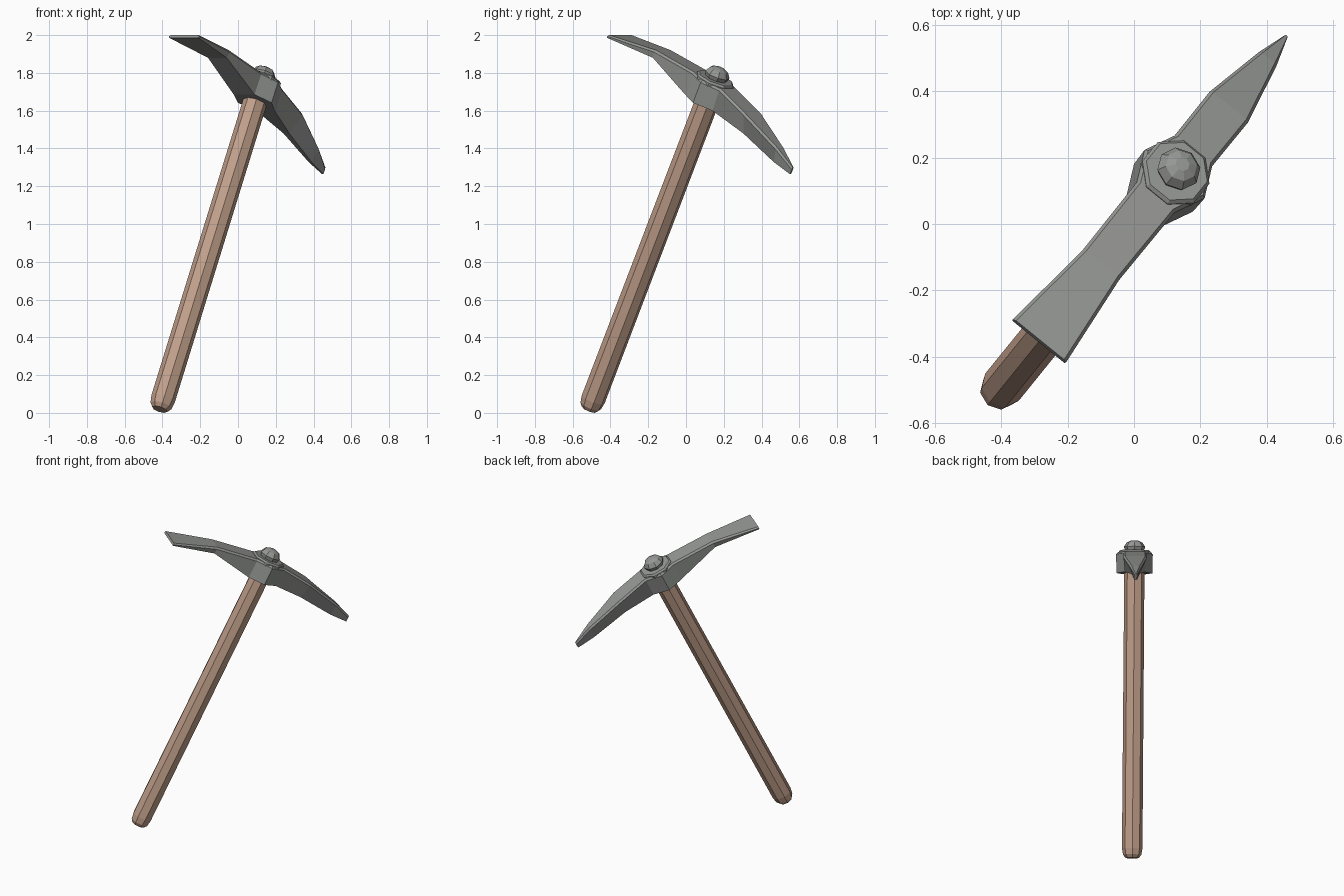
import bpy
import bmesh
from math import cos, sin, pi, radians
from mathutils import Matrix

cube = bpy.data.objects.get("Cube")
if cube:
    bpy.data.objects.remove(cube, do_unlink=True)

# Tool frame: local z runs up the handle, local x along the head
TILT = (Matrix.Translation((-0.415, -0.513, 0.015))
        @ Matrix.Rotation(radians(51), 4, "Z")
        @ Matrix.Rotation(radians(26.2), 4, "Y"))


def make_material(name, color):
    mat = bpy.data.materials.new(name)
    mat.use_nodes = True
    mat.diffuse_color = color
    mat.node_tree.nodes["Principled BSDF"].inputs["Base Color"].default_value = color
    return mat


wood = make_material("warm_wood", (0.52, 0.34, 0.25, 1))
steel = make_material("grey_steel", (0.30, 0.31, 0.295, 1))


def loft(name, rings, mat):
    """Bridge closed rings of points and cap both ends, flat shaded."""
    bm = bmesh.new()
    loops = [[bm.verts.new(p) for p in ring] for ring in rings]
    count = len(loops[0])
    for lower, upper in zip(loops, loops[1:]):
        for i in range(count):
            j = (i + 1) % count
            bm.faces.new((lower[i], lower[j], upper[j], upper[i]))
    bm.faces.new(loops[0][::-1])
    bm.faces.new(loops[-1])
    bmesh.ops.recalc_face_normals(bm, faces=bm.faces)
    mesh = bpy.data.meshes.new(name)
    bm.to_mesh(mesh)
    bm.free()
    mesh.materials.append(mat)
    obj = bpy.data.objects.new(name, mesh)
    obj.matrix_world = TILT
    bpy.context.collection.objects.link(obj)
    return obj


def turned(name, profile, mat, turn=0.0):
    """Eight-sided lathe part from (radius, height) pairs."""
    rings = [[(r * cos(turn + i * pi / 4), r * sin(turn + i * pi / 4), h)
              for i in range(8)] for r, h in profile]
    return loft(name, rings, mat)


def head_section(a, half, keel, top, bottom):
    """Chamfered flat top narrowing to the underside."""
    bevel = min(0.01, half * 0.4)
    drop = min(0.012, (top - bottom) * 0.5)
    side = [(half - bevel, top), (half, top - drop), (keel, bottom)]
    return ([(a, w, h) for w, h in side]
            + [(a, -w, h) for w, h in reversed(side)])


# Handle with rounded butt
turned("handle", [(0.042, 0.004), (0.058, 0.025), (0.065, 0.065), (0.064, 1.86)], wood)

# Head: broad chisel, swollen eye, keeled pick
sections = [
    (-0.688, 0.103, 0.100, 1.875, 1.858),
    (-0.387, 0.071, 0.064, 1.933, 1.888),
    (-0.100, 0.073, 0.071, 1.945, 1.813),
    (0.000, 0.116, 0.114, 1.945, 1.813),
    (0.100, 0.073, 0.062, 1.945, 1.815),
    (0.310, 0.074, 0.020, 1.902, 1.785),
    (0.556, 0.034, 0.010, 1.822, 1.737),
    (0.680, 0.006, 0.004, 1.766, 1.726),
]
loft("pick_head", [head_section(*s) for s in sections], steel)

# Collar and cap on top of the eye
turned("top_collar", [(0.108, 1.925), (0.108, 1.948), (0.098, 1.958)], steel, pi / 8)
turned("top_knob", [(0.056, 1.950), (0.068, 1.980), (0.050, 2.008), (0.022, 2.020)], steel)
